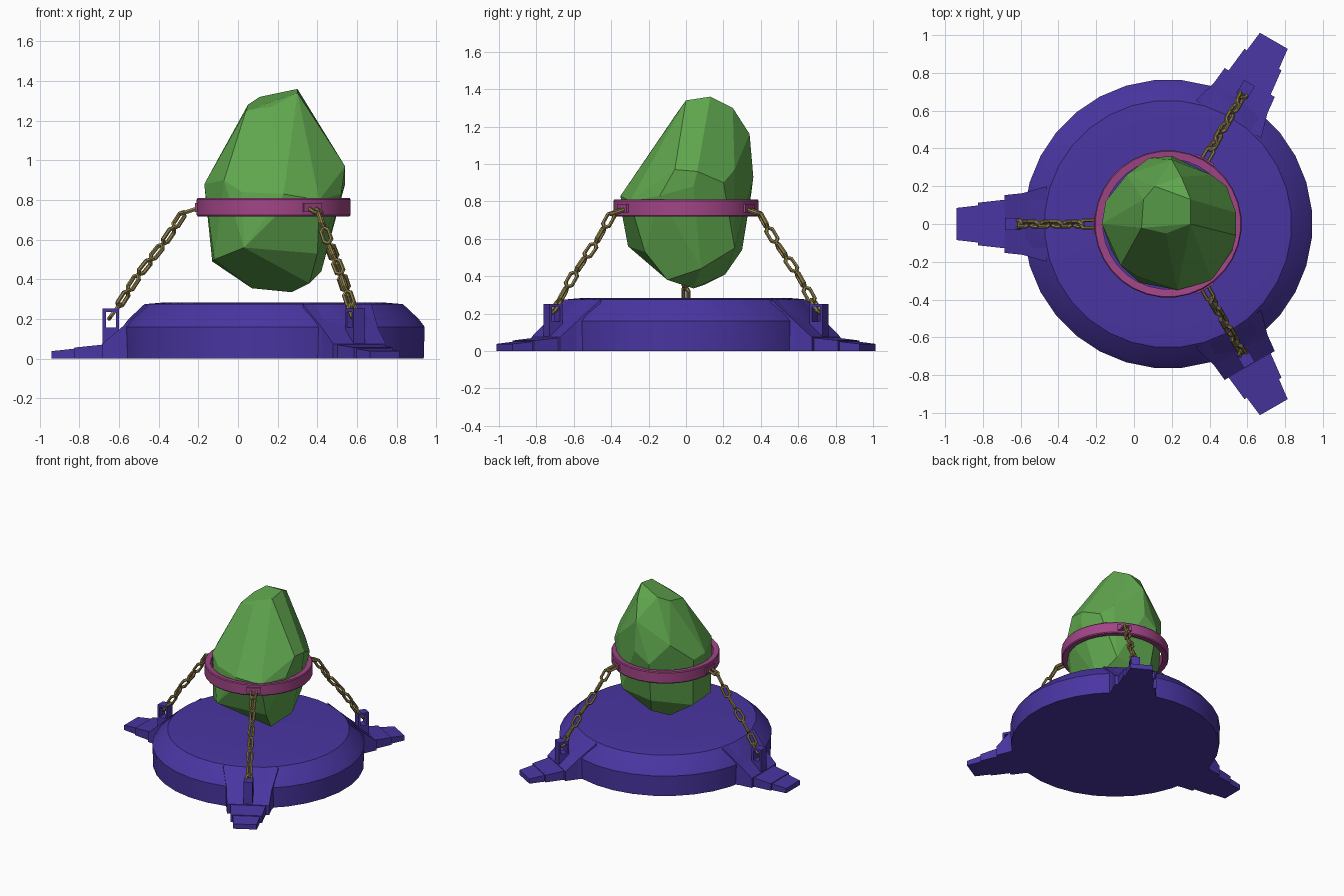
import bpy, bmesh, math
from mathutils import Vector, Matrix

if "Cube" in bpy.data.objects:
    bpy.data.objects.remove(bpy.data.objects["Cube"])

CX = 0.18  # axis of the disc, ring and feet
ANGLES = [math.radians(a) for a in (60, 180, 300)]


def material(name, rgb):
    m = bpy.data.materials.new(name)
    m.diffuse_color = (*rgb, 1)
    m.use_nodes = True
    m.node_tree.nodes["Principled BSDF"].inputs["Base Color"].default_value = m.diffuse_color
    return m


PURPLE = material("purple", (0.068, 0.036, 0.36))
GREEN = material("green", (0.115, 0.38, 0.075))
PINK = material("pink", (0.36, 0.06, 0.24))
BRASS = material("brass", (0.27, 0.21, 0.07))


def finish(bm, name, mat, smooth=None):
    bmesh.ops.recalc_face_normals(bm, faces=bm.faces)
    me = bpy.data.meshes.new(name)
    bm.to_mesh(me)
    bm.free()
    me.materials.append(mat)
    ob = bpy.data.objects.new(name, me)
    bpy.context.collection.objects.link(ob)
    if smooth:
        bpy.context.view_layer.objects.active = ob
        ob.select_set(True)
        bpy.ops.object.shade_smooth_by_angle(angle=math.radians(smooth))
        ob.select_set(False)
    return ob


def lathe(profile, n, closed):
    bm = bmesh.new()
    loops = []
    for r, z in profile:
        loops.append([bm.verts.new((CX + r * math.cos((i + .5) * math.tau / n),
                                    r * math.sin((i + .5) * math.tau / n), z)) for i in range(n)])
    pairs = list(zip(loops, loops[1:])) + ([(loops[-1], loops[0])] if closed else [])
    for a, b in pairs:
        for i in range(n):
            j = (i + 1) % n
            bm.faces.new((a[i], a[j], b[j], b[i]))
    if not closed:
        bm.faces.new(loops[0])
        bm.faces.new(loops[-1])
    return bm


def wedge(bm, r0, r1, w0, w1, b0, b1, t0, t1):
    """Tapered block along the radius: half widths w, bottoms b, tops t."""
    v = [bm.verts.new(p) for p in (
        (r0, -w0, b0), (r0, w0, b0), (r0, w0, t0), (r0, -w0, t0),
        (r1, -w1, b1), (r1, w1, b1), (r1, w1, t1), (r1, -w1, t1))]
    for f in ((0, 1, 2, 3), (4, 5, 6, 7), (0, 1, 5, 4), (1, 2, 6, 5), (2, 3, 7, 6), (3, 0, 4, 7)):
        bm.faces.new([v[i] for i in f])


def box(bm, r0, r1, w, z0, z1):
    wedge(bm, r0, r1, w, w, z0, z0, z1, z1)


def add_link(bm, mat, half_len=0.056, half_wid=0.031, wire=0.0115):
    """One eight-cornered chain link of square-ish wire."""
    a, b, c = half_len - wire, half_wid - wire, 0.016
    path = [(a, -b + c), (a, b - c), (a - c, b), (-a + c, b),
            (-a, b - c), (-a, -b + c), (-a + c, -b), (a - c, -b)]
    rings = []
    for x, y in path:
        out = Vector((x * b / a, y, 0)).normalized()
        ring = []
        for k in range(6):
            t = k * math.tau / 6
            p = Vector((x, y, 0)) + out * wire * math.cos(t) + Vector((0, 0, wire * math.sin(t)))
            ring.append(bm.verts.new(mat @ p))
        rings.append(ring)
    for i in range(8):
        p, q = rings[i], rings[(i + 1) % 8]
        for k in range(6):
            m = (k + 1) % 6
            bm.faces.new((p[k], p[m], q[m], q[k]))


# round base
finish(lathe([(0.76, 0), (0.765, 0.16), (0.735, 0.2), (0.655, 0.275), (0.56, 0.283)], 32, False),
       "base_disc", PURPLE, 25)

# ring holding the stone
finish(lathe([(0.345, 0.722), (0.385, 0.718), (0.39, 0.725), (0.39, 0.803),
              (0.385, 0.81), (0.345, 0.806)], 32, True), "holding_ring", PINK, 30)

# sagging chain path in the (radius, height) plane
PATH = [(0.385, 0.757), (0.455, 0.735), (0.50, 0.665), (0.56, 0.575),
        (0.62, 0.50), (0.68, 0.425), (0.735, 0.34), (0.785, 0.262), (0.82, 0.215)]

for n, ang in enumerate(ANGLES, 1):
    place = Matrix.Translation((CX, 0, 0)) @ Matrix.Rotation(ang, 4, 'Z')

    # stepped foot
    bm = bmesh.new()
    wedge(bm, 0.64, 0.77, 0.20, 0.163, 0, 0, 0.275, 0.155)
    wedge(bm, 0.77, 0.865, 0.163, 0.153, 0, 0, 0.155, 0.075)
    wedge(bm, 0.85, 1.005, 0.13, 0.113, 0, 0, 0.072, 0.056)
    wedge(bm, 0.99, 1.12, 0.10, 0.085, 0, 0, 0.052, 0.038)
    bm.transform(place)
    finish(bm, f"foot_{n}", PURPLE)

    # slotted chain bracket on the foot
    bm = bmesh.new()
    box(bm, 0.78, 0.862, 0.033, 0.05, 0.157)
    box(bm, 0.78, 0.796, 0.033, 0.157, 0.235)
    box(bm, 0.846, 0.862, 0.033, 0.157, 0.235)
    box(bm, 0.78, 0.862, 0.033, 0.235, 0.252)
    bm.transform(place)
    finish(bm, f"foot_bracket_{n}", PURPLE)

    # lug on the ring
    bm = bmesh.new()
    box(bm, 0.375, 0.397, 0.052, 0.74, 0.785)
    bm.transform(place)
    finish(bm, f"ring_lug_{n}", PINK)

    # chain links, each turned a quarter from the last
    bm = bmesh.new()
    for i, (p, q) in enumerate(zip(PATH, PATH[1:])):
        mid = Vector(((p[0] + q[0]) / 2, 0, (p[1] + q[1]) / 2))
        slope = math.atan2(q[1] - p[1], q[0] - p[0])
        roll = math.radians(45 + 90 * i) if 0 < i < 7 else 0
        add_link(bm, place @ Matrix.Translation(mid) @ Matrix.Rotation(-slope, 4, 'Y')
                 @ Matrix.Rotation(roll, 4, 'X'))
    finish(bm, f"chain_{n}", BRASS)

# faceted stone: hull of its corners, from the top down
CORNERS = [
    (.30, .13, 1.36), (.30, 0, 1.34), (.17, -.05, 1.27), (.04, -.02, 1.25), (.05, .13, 1.28),
    (.11, .20, 1.32), (.25, .25, 1.30), (.41, .14, 1.15), (.20, .34, 1.16), (.40, -.04, 1.14),
    (-.07, .05, 1.05), (-.04, .26, 1.0), (.54, -.06, .97), (.54, .06, .96), (.54, .04, .88),
    (.49, .20, .90), (.41, .26, .97), (.20, .36, .93), (.08, .35, .85), (-.15, .12, .86),
    (-.17, 0, .88), (-.07, -.22, .90), (.02, -.28, .84), (.23, -.35, .83), (.41, -.30, .80),
    (.52, -.14, .83), (.19, -.34, .72), (.03, -.31, .56), (.40, -.22, .53), (.42, .08, .44),
    (.38, .26, .55), (.10, .30, .54), (-.13, .10, .49), (-.12, -.14, .50), (.36, -.10, .38),
    (.27, .04, .335), (.07, .10, .355), (.16, .21, .41)]
bm = bmesh.new()
for c in CORNERS:
    bm.verts.new(c)
res = bmesh.ops.convex_hull(bm, input=bm.verts)
bmesh.ops.delete(bm, geom=[v for v in bm.verts if not v.link_faces], context='VERTS')
bmesh.ops.dissolve_limit(bm, angle_limit=math.radians(9), verts=bm.verts, edges=bm.edges)
finish(bm, "stone", GREEN)
